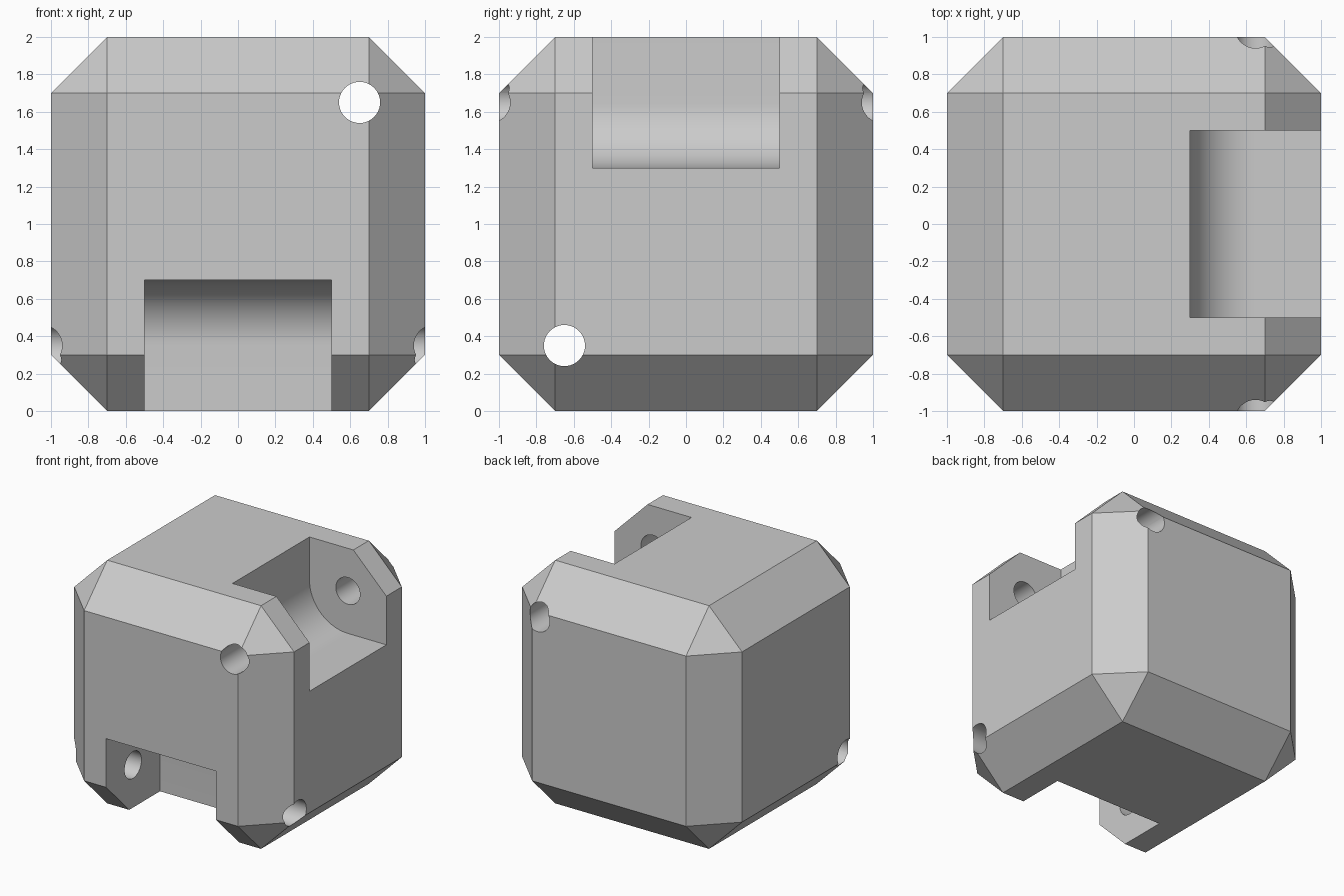
import bpy, bmesh, math
from itertools import product
from mathutils import Vector

if "Cube" in bpy.data.objects:
    bpy.data.objects.remove(bpy.data.objects["Cube"])

HINGE = Vector((0.65, 1.65))   # pin axis, as (outward, up)
ROUND = 0.35                   # slot inner radius, concentric with the pin
PIN_R = 0.11

gray = bpy.data.materials.new("plain gray")
gray.diffuse_color = (0.6, 0.6, 0.6, 1)
gray.use_nodes = True
gray.node_tree.nodes["Principled BSDF"].inputs["Base Color"].default_value = gray.diffuse_color


def finish(name, bm):
    bmesh.ops.recalc_face_normals(bm, faces=bm.faces[:])
    me = bpy.data.meshes.new(name)
    bm.to_mesh(me)
    bm.free()
    me.materials.append(gray)
    ob = bpy.data.objects.new(name, me)
    bpy.context.collection.objects.link(ob)
    return ob


def prism(name, profile, half, place):
    """Extrude an (outward, up) profile along the pin axis."""
    bm = bmesh.new()
    rings = [[bm.verts.new(place(u, v, w)) for u, v in profile] for w in (-half, half)]
    n = len(profile)
    for r in rings:
        bm.faces.new(r)
    for i in range(n):
        j = (i + 1) % n
        bm.faces.new((rings[0][i], rings[0][j], rings[1][j], rings[1][i]))
    return finish(name, bm)


def arc(radius, start, end, steps):
    return [(HINGE.x + radius * math.cos(a), HINGE.y + radius * math.sin(a))
            for a in (start + (end - start) * i / steps for i in range(steps + 1))]


# body: cube with all edges and corners chamfered
bm = bmesh.new()
for sx, sy, sz in product((-1, 1), repeat=3):
    for a, b, c in ((1, .7, .7), (.7, 1, .7), (.7, .7, 1)):
        bm.verts.new((sx * a, sy * b, 1 + sz * c))
bmesh.ops.convex_hull(bm, input=bm.verts[:])
bmesh.ops.dissolve_limit(bm, angle_limit=math.radians(1), verts=bm.verts[:], edges=bm.edges[:])
body = finish("chamfered_block", bm)

# hinge slots with a rounded inner corner, and pin holes through the block
slot = arc(ROUND, math.pi, 1.5 * math.pi, 20) + [(1.3, 1.3), (1.3, 2.3), (0.3, 2.3)]
hole = arc(PIN_R, 0, 2 * math.pi, 40)[:-1]
places = {
    "upper_right": lambda u, v, w: (u, w, v),
    "lower_front": lambda u, v, w: (w, -u, 2 - v),
}
cutters = []
for side, place in places.items():
    cutters.append(prism(side + "_slot_cutter", slot, 0.5, place))
    cutters.append(prism(side + "_pin_cutter", hole, 1.2, place))

bpy.context.view_layer.objects.active = body
body.select_set(True)
for cutter in cutters:
    mod = body.modifiers.new("cut", 'BOOLEAN')
    mod.operation = 'DIFFERENCE'
    mod.solver = 'EXACT'
    mod.object = cutter
    bpy.ops.object.modifier_apply(modifier=mod.name)
for cutter in cutters:
    bpy.data.objects.remove(cutter)

# smooth rounded cuts, sharp chamfers
bpy.ops.object.shade_smooth_by_angle(angle=math.radians(25))
